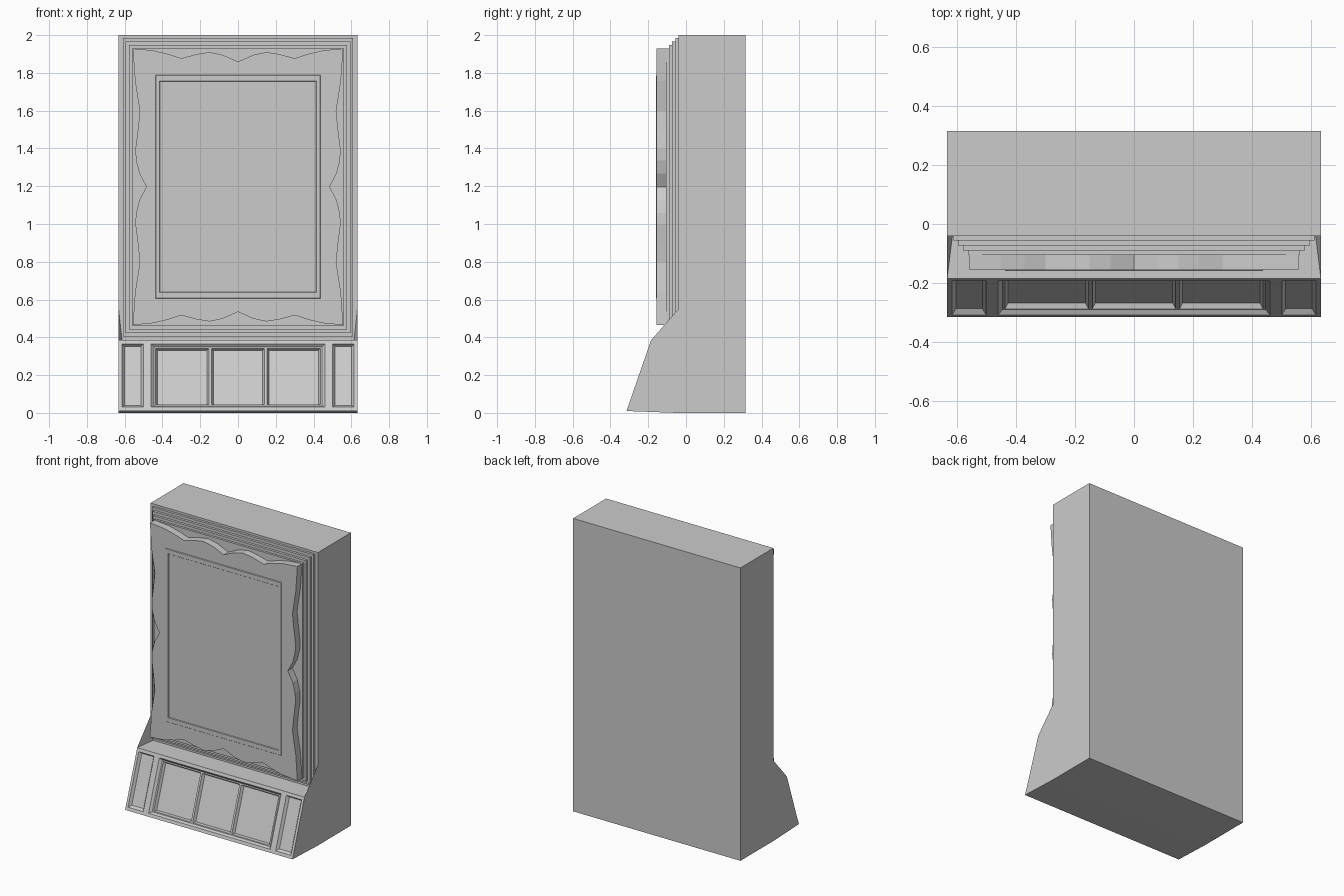
import bpy, bmesh

if "Cube" in bpy.data.objects:
    bpy.data.objects.remove(bpy.data.objects["Cube"])


def finish(bm, name):
    bmesh.ops.remove_doubles(bm, verts=bm.verts, dist=1e-5)
    bmesh.ops.recalc_face_normals(bm, faces=bm.faces)
    me = bpy.data.meshes.new(name)
    bm.to_mesh(me)
    bm.free()
    ob = bpy.data.objects.new(name, me)
    bpy.context.collection.objects.link(ob)
    return ob


def prism(bm, pts, offset):
    """Extrude a 3D outline; returns nothing, leaves a closed solid."""
    f = bm.faces.new([bm.verts.new(p) for p in pts])
    ext = bmesh.ops.extrude_face_region(bm, geom=[f], use_keep_orig=True)
    vs = [g for g in ext["geom"] if isinstance(g, bmesh.types.BMVert)]
    bmesh.ops.translate(bm, verts=vs, vec=offset)


W, FRONT, BACK = 0.632, -0.04, 0.315
FOOT, LEDGE = (-0.315, 0.01), (-0.185, 0.385)

# Cabinet body: side profile swept across x, sloped face left open
profile = [(BACK, 0), (-0.05, 0), FOOT, LEDGE, (FRONT, LEDGE[1]), (FRONT, 2), (BACK, 2)]
bm = bmesh.new()
prism(bm, [(-W, y, z) for y, z in profile], (2 * W, 0, 0))
bm.faces.ensure_lookup_table()
for f in list(bm.faces):
    c = f.calc_center_median()
    if abs(c.y + 0.25) < 1e-3 and abs(c.x) < 1e-3:
        bm.faces.remove(f)


# Sloped front with recessed panels, in (x, height, inward depth) coordinates
def slope(x, z, d):
    t = (z - FOOT[1]) / (LEDGE[1] - FOOT[1])
    y = FOOT[0] + t * (LEDGE[0] - FOOT[0])
    return bm.verts.new((x, y + 0.945 * d, z - 0.327 * d))


def rect(x0, x1, z0, z1, d):
    return [(x0, z0, d), (x1, z0, d), (x1, z1, d), (x0, z1, d)]


def quad(r):
    bm.faces.new([slope(*p) for p in r])


def ring(a, b):
    for i in range(4):
        j = (i + 1) % 4
        quad([a[i], a[j], b[j], b[i]])


def grid_with_holes(xs, zs, d):
    """Fill a three-row grid, leaving every odd middle cell open."""
    for i in range(len(xs) - 1):
        for j in range(3):
            if not (j == 1 and i % 2 == 1):
                quad(rect(xs[i], xs[i + 1], zs[j], zs[j + 1], d))


grid_with_holes([-W, -0.615, -0.5, -0.46, 0.46, 0.5, 0.615, W],
                [FOOT[1], 0.03, 0.365, LEDGE[1]], 0)
for s in (-1, 1):                                   # narrow side panels
    x0, x1 = sorted((s * 0.5, s * 0.615))
    inner = rect(x0 + 0.013, x1 - 0.013, 0.045, 0.358, 0.018)
    ring(rect(x0, x1, 0.03, 0.365, 0), inner)
    quad(inner)
ring(rect(-0.46, 0.46, 0.03, 0.365, 0), rect(-0.445, 0.445, 0.042, 0.355, 0.015))
grid_with_holes([-0.445, -0.436, -0.154, -0.141, 0.141, 0.154, 0.436, 0.445],
                [0.042, 0.048, 0.347, 0.355], 0.015)
for x0, x1 in ((-0.436, -0.154), (-0.141, 0.141), (0.154, 0.436)):  # three windows
    inner = rect(x0 + 0.01, x1 - 0.01, 0.056, 0.341, 0.033)
    ring(rect(x0, x1, 0.048, 0.347, 0.015), inner)
    quad(inner)
finish(bm, "cabinet_body")

# Small tapered cheeks above the ledge at each side
for s, side in ((-1, "left"), (1, "right")):
    bm = bmesh.new()
    pts = [(s * W, FRONT, 0.55), (s * W, FRONT, LEDGE[1]),
           (s * W, *LEDGE), (s * 0.614, FRONT, LEDGE[1])]
    v = [bm.verts.new(p) for p in pts]
    for a, b, c in ((0, 1, 2), (0, 1, 3), (0, 2, 3), (1, 2, 3)):
        bm.faces.new((v[a], v[b], v[c]))
    finish(bm, side + "_cheek")

# Stepped mouldings, each smaller and further forward
steps = [(0.61, 0.405, 1.985, -0.056), (0.595, 0.423, 1.967, -0.073),
         (0.578, 0.442, 1.948, -0.09), (0.56, 0.462, 1.93, -0.105)]
for n, (x, z0, z1, y) in enumerate(steps):
    bm = bmesh.new()
    prism(bm, [(-x, FRONT, z0), (x, FRONT, z0), (x, FRONT, z1), (-x, FRONT, z1)],
          (0, y - FRONT, 0))
    finish(bm, "moulding_step_%d" % (n + 1))

# Scalloped front panel: one quadrant of outline mirrored around its centre
CZ = 1.197
quarter = [(0, 0.662), (0.08, 0.698), (0.15, 0.713), (0.22, 0.702), (0.3, 0.68),
           (0.37, 0.703), (0.45, 0.722), (0.557, 0.732), (0.545, 0.56), (0.52, 0.4),
           (0.53, 0.3), (0.543, 0.2), (0.54, 0.14), (0.522, 0.07), (0.485, 0)]
half = quarter + [(x, -z) for x, z in quarter[-2::-1]]
outline = half + [(-x, z) for x, z in half[-2:0:-1]]
bm = bmesh.new()
prism(bm, [(x, -0.1, CZ + z) for x, z in outline], (0, -0.055, 0))
finish(bm, "scalloped_panel")

# Thin raised border on the panel
bm = bmesh.new()
for i in range(4):
    def corners(x, z, y):
        return [(-x, y, CZ - z), (x, y, CZ - z), (x, y, CZ + z), (-x, y, CZ + z)]
    loops = [corners(0.438, 0.592, -0.155), corners(0.435, 0.589, -0.159),
             corners(0.416, 0.56, -0.159), corners(0.413, 0.557, -0.155)]
    j = (i + 1) % 4
    for k in range(4):
        a, b = loops[k], loops[(k + 1) % 4]
        bm.faces.new([bm.verts.new(p) for p in (a[i], a[j], b[j], b[i])])
finish(bm, "panel_border")
